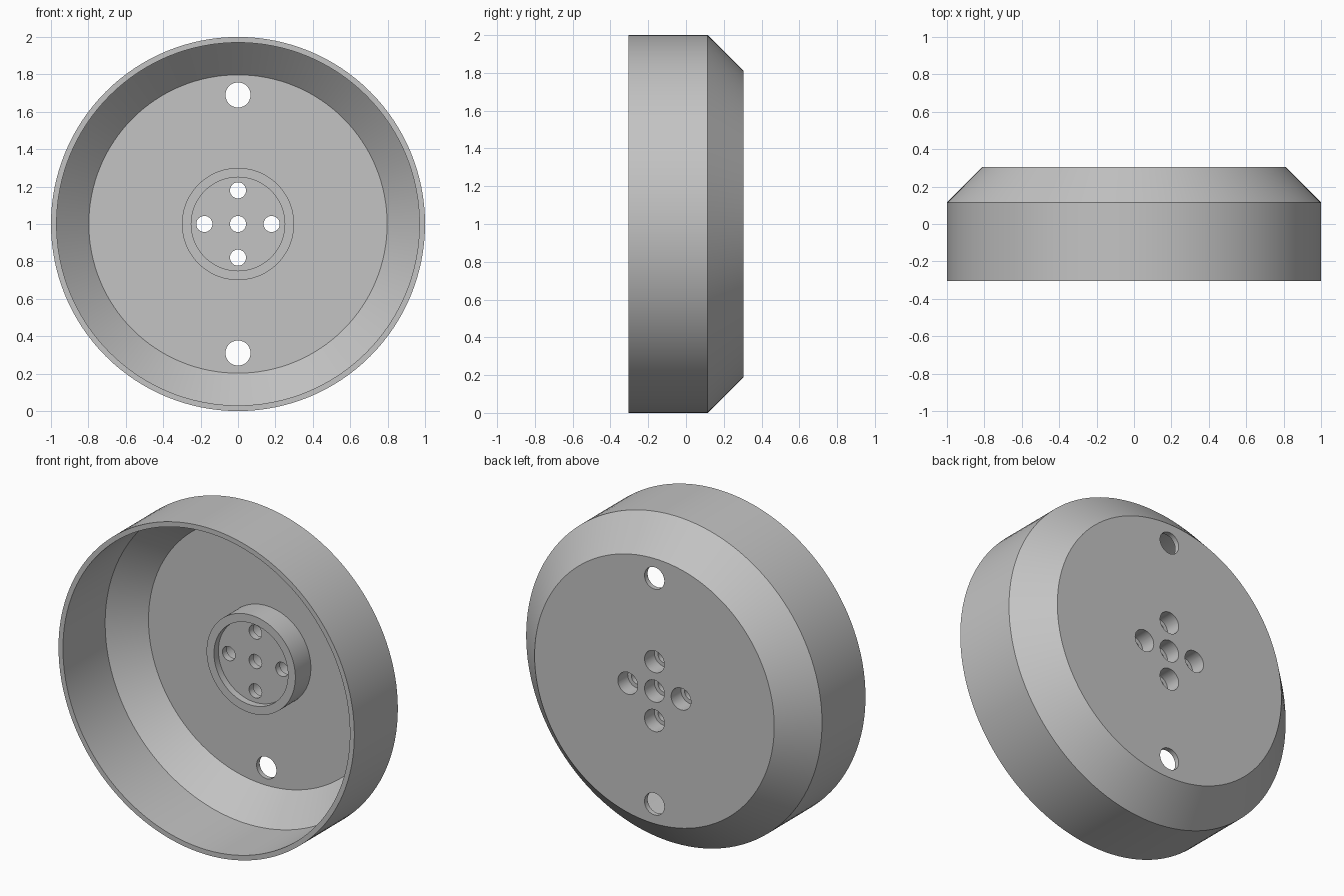
import bpy, bmesh, math
from mathutils import Vector, Matrix

cube = bpy.data.objects.get("Cube")
if cube:
    bpy.data.objects.remove(cube, do_unlink=True)


def lathe(bm, profile, steps, x=0.0, z=0.0):
    """Spin a (radius, y) profile around the y axis, then move it to x, z."""
    part = bmesh.new()
    verts = [part.verts.new((r, y, 0)) for r, y in profile]
    edges = [part.edges.new(pair) for pair in zip(verts, verts[1:])]
    bmesh.ops.spin(part, geom=verts + edges, cent=(0, 0, 0), axis=(0, 1, 0),
                   angle=math.tau, steps=steps)
    bmesh.ops.remove_doubles(part, verts=part.verts, dist=1e-4)
    bmesh.ops.recalc_face_normals(part, faces=part.faces)
    part.transform(Matrix.Translation(Vector((x, 0, z))))
    temp = bpy.data.meshes.new("temp")
    part.to_mesh(temp)
    part.free()
    bm.from_mesh(temp)
    bpy.data.meshes.remove(temp)


def make_object(name, bm):
    mesh = bpy.data.meshes.new(name)
    bm.to_mesh(mesh)
    bm.free()
    obj = bpy.data.objects.new(name, mesh)
    obj.location.z = 1
    bpy.context.collection.objects.link(obj)
    return obj


grey = bpy.data.materials.new("light_grey")
grey.use_nodes = True
grey.diffuse_color = (0.55, 0.55, 0.55, 1)
grey.node_tree.nodes["Principled BSDF"].inputs["Base Color"].default_value = grey.diffuse_color

# Hollow dish with a chamfered back and a recessed central hub
FRONT, BACK, WALL = -0.305, 0.305, 0.03
HUB_FRONT, HUB_RECESS, SEAT = 0.125, 0.168, 0.21
SHOULDER = 0.115
inset = WALL * math.tan(math.pi / 8)
bm = bmesh.new()
lathe(bm, [
    (0, HUB_RECESS), (0.25, HUB_RECESS), (0.25, HUB_FRONT), (0.3, HUB_FRONT),
    (0.3, BACK - WALL), (0.81 - inset, BACK - WALL),
    (1 - WALL, SHOULDER - inset), (1 - WALL, FRONT), (1, FRONT),
    (1, SHOULDER), (0.81, BACK), (0, BACK)], 128)
dish = make_object("dish", bm)
dish.data.materials.append(grey)

# Cutters: five counterbored hub holes and two plain outer holes
SMALL, LARGE = 0.043, 0.067
bm = bmesh.new()
for x, z in [(0, 0), (0.18, 0), (-0.18, 0), (0, 0.18), (0, -0.18)]:
    lathe(bm, [(0, 0), (SMALL, 0), (SMALL, SEAT), (LARGE, SEAT),
               (LARGE, 0.4), (0, 0.4)], 40, x, z)
for z in (0.69, -0.69):
    lathe(bm, [(0, 0.2), (LARGE, 0.2), (LARGE, 0.4), (0, 0.4)], 40, 0, z)
cutter = make_object("hole_cutter", bm)
cutter.hide_render = True

cut = dish.modifiers.new("holes", 'BOOLEAN')
cut.operation = 'DIFFERENCE'
cut.solver = 'EXACT'
cut.object = cutter

# Apply the holes, then smooth the round walls and keep the rims sharp
bpy.ops.object.select_all(action='DESELECT')
dish.select_set(True)
bpy.context.view_layer.objects.active = dish
bpy.ops.object.modifier_apply(modifier=cut.name)
bpy.data.objects.remove(cutter, do_unlink=True)
bpy.ops.object.shade_smooth_by_angle(angle=math.radians(30))
